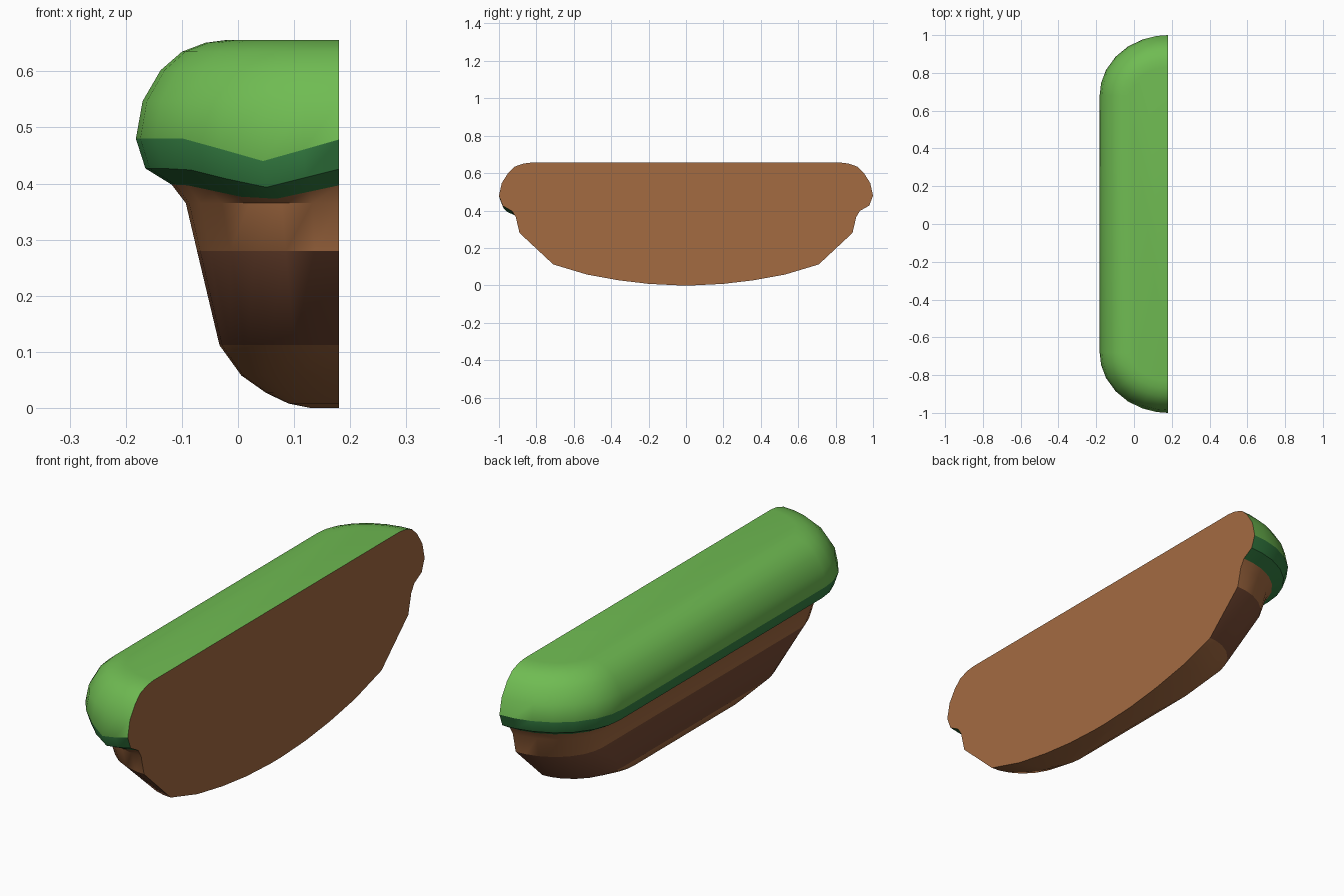
import bpy, bmesh, math

if "Cube" in bpy.data.objects:
    bpy.data.objects.remove(bpy.data.objects["Cube"])

CUT = 0.18  # x of the flat cut face
ANGLES = [0, 10, 22, 36, 50, 65, 78, 90]


def material(name, rgb):
    m = bpy.data.materials.new(name)
    m.diffuse_color = (*rgb, 1)
    m.use_nodes = True
    m.node_tree.nodes["Principled BSDF"].inputs["Base Color"].default_value = m.diffuse_color
    return m


GRASS = material("grass", (0.16, 0.50, 0.085))
GRASS_DARK = material("dark_grass", (0.035, 0.21, 0.055))
DIRT = material("dirt", (0.37, 0.145, 0.053))
DIRT_DARK = material("dark_dirt", (0.19, 0.07, 0.035))

# Levels: z, left edge x, end y, half length of straight side, front-end dip
BOTTOM = [(0.0, 0.13, 0.04, 0.02, 0), (0.008, 0.09, 0.20, 0.11, 0),
          (0.027, 0.05, 0.36, 0.22, 0), (0.058, 0.006, 0.53, 0.34, 0),
          (0.112, -0.033, 0.71, 0.48, 0)]
MIDDLE = [(0.28, -0.073, 0.89, 0.66, 0)]
UPPER = [(0.365, -0.093, 0.91, 0.68, 0), (0.398, -0.118, 0.93, 0.68, 0.03)]
SKIRT = [(0.427, -0.165, 0.98, 0.68, 0.035), (0.48, -0.182, 1.0, 0.68, 0.04)]
TOP = [(0.547, -0.17, 0.985, 0.68, 0), (0.602, -0.138, 0.95, 0.68, 0),
       (0.635, -0.1, 0.915, 0.68, 0), (0.651, -0.058, 0.87, 0.68, 0),
       (0.656, -0.02, 0.83, 0.68, 0)]


def ring(z, x0, y_end, straight, dip):
    """Half of a rounded rectangle, open at the cut side."""
    half = [(CUT - (CUT - x0) * math.sin(math.radians(a)),
             straight + (y_end - straight) * math.cos(math.radians(a))) for a in ANGLES]
    front = [(x, -y, z - dip * max(0, 1 - abs(x - 0.045) / 0.14)) for x, y in half]
    return front + [(x, y, z) for x, y in reversed(half)]


def loft(name, levels, mats, slots, cap_low=False, cap_high=False):
    """Skin the rings; slots gives the material of each band."""
    bm = bmesh.new()
    rows = [[bm.verts.new(p) for p in ring(*lv)] for lv in levels]
    for (a, b), slot in zip(zip(rows, rows[1:]), slots):
        for i in range(len(a) - 1):
            f = bm.faces.new((a[i + 1], a[i], b[i], b[i + 1]))
            f.material_index = slot
    if cap_low:
        bm.faces.new(rows[0])
    if cap_high:
        bm.faces.new(rows[-1][::-1])
    # flat cut face
    bm.faces.new([r[-1] for r in rows] + [r[0] for r in reversed(rows)]).material_index = len(mats) - 1
    bm.normal_update()
    me = bpy.data.meshes.new(name)
    bm.to_mesh(me)
    bm.free()
    for m in mats:
        me.materials.append(m)
    ob = bpy.data.objects.new(name, me)
    bpy.context.collection.objects.link(ob)
    bpy.ops.object.select_all(action='DESELECT')
    ob.select_set(True)
    bpy.context.view_layer.objects.active = ob
    bpy.ops.object.shade_smooth_by_angle(angle=math.radians(32))
    return ob


# Earth body with a bowl-shaped underside
earth = BOTTOM + MIDDLE + UPPER
loft("earth_body", earth, [DIRT, DIRT_DARK, DIRT], [0] * 4 + [1] + [0, 0], cap_low=True)

# Grass cap with a darker overhanging skirt
cap = UPPER[-1:] + SKIRT + TOP
loft("grass_cap", cap, [GRASS, GRASS_DARK, DIRT], [1, 1] + [0] * 5, cap_high=True)
